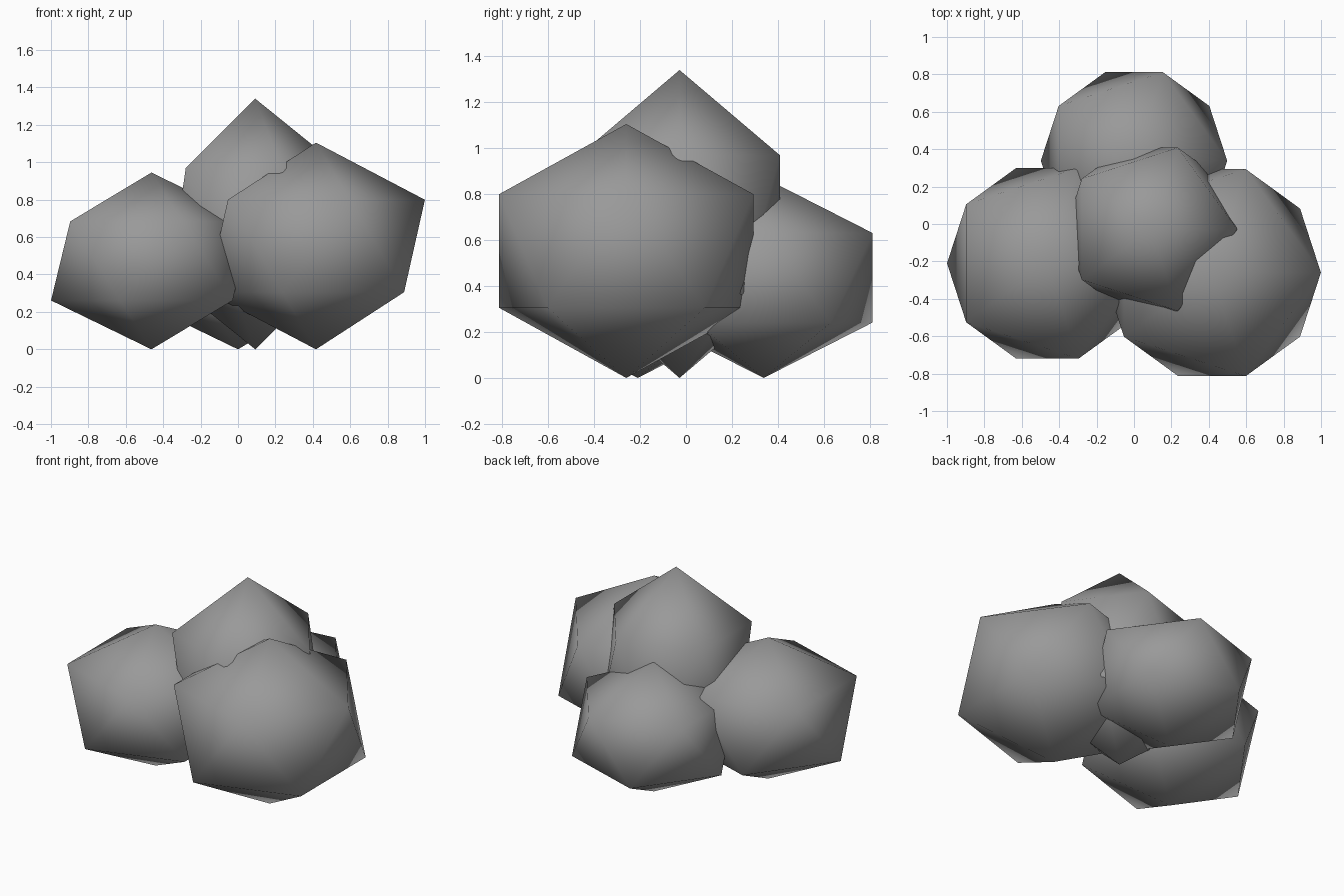
import bpy

cube = bpy.data.objects.get("Cube")
if cube:
    bpy.data.objects.remove(cube, do_unlink=True)

# Single stone grey for the whole cluster
stone = bpy.data.materials.new("stone_grey")
stone.use_nodes = True
colour = (0.32, 0.32, 0.32, 1)
stone.diffuse_color = colour
stone.node_tree.nodes["Principled BSDF"].inputs["Base Color"].default_value = colour


def boulder(name, x, y, width, height):
    """Squashed low-poly ball resting on the ground."""
    bpy.ops.mesh.primitive_ico_sphere_add(subdivisions=1, radius=1, location=(x, y, height))
    ob = bpy.context.object
    ob.name = name
    ob.scale = (width, width, height)
    bpy.ops.object.transform_apply(location=False, rotation=False, scale=True)
    bpy.ops.object.shade_smooth()
    ob.data.materials.append(stone)


# Overlapping lumps of the cluster
boulder("left_boulder", 0.417, -0.26, 0.651, 0.5525)
boulder("right_boulder", -0.463, -0.21, 0.60, 0.4725)
boulder("back_boulder", 0.0, 0.338, 0.557, 0.436)
boulder("tall_centre_boulder", 0.092, -0.028, 0.513, 0.67)
